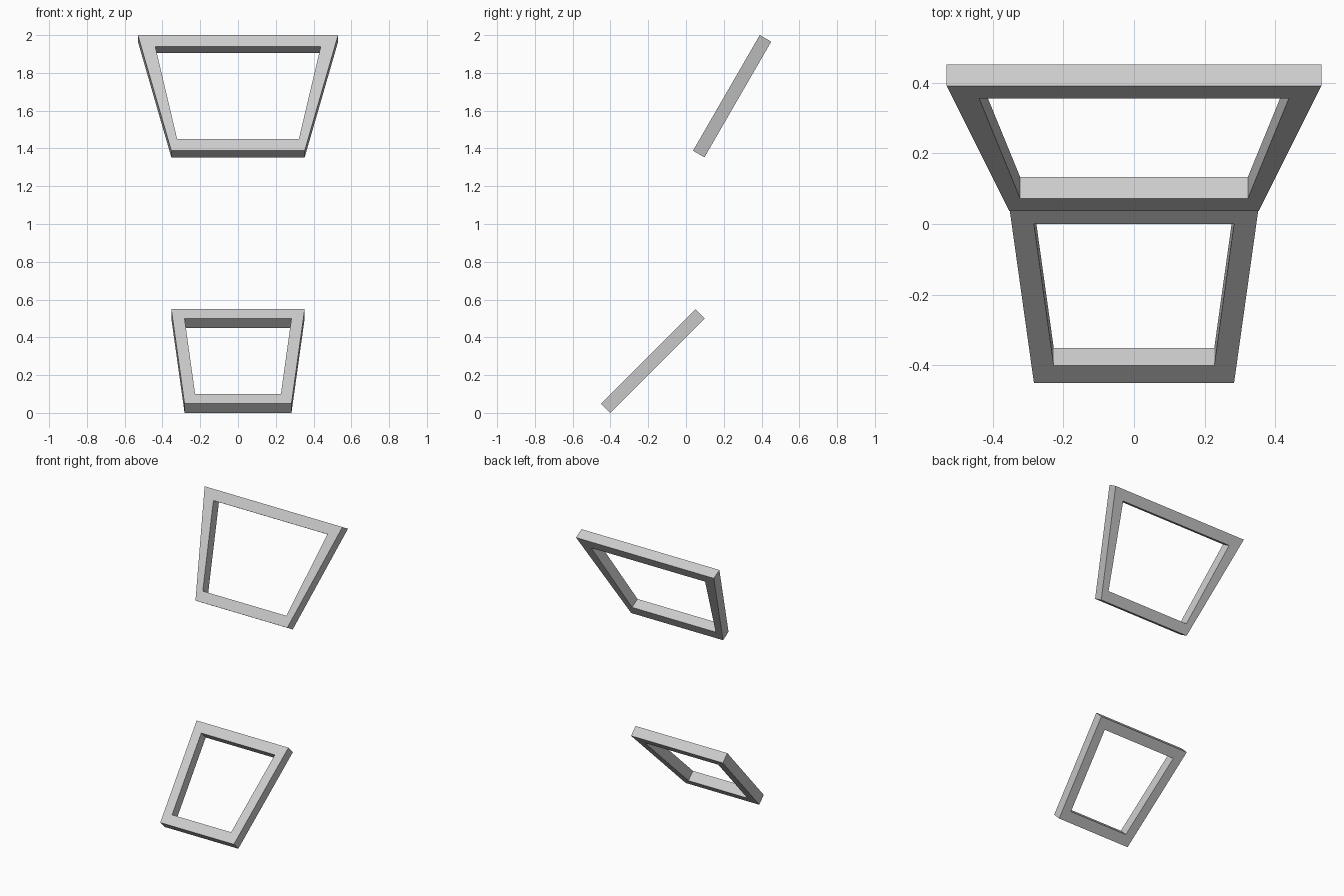
import bpy, bmesh
from math import sin, cos, radians
from mathutils import Vector

if "Cube" in bpy.data.objects:
    bpy.data.objects.remove(bpy.data.objects["Cube"])


def tilted_frame(name, y, z, angle, outer, inner, length=0.707, border=0.0705, depth=0.07):
    """Trapezoid frame; (y, z) is the bottom front edge, outer/inner = half widths (bottom, top)."""
    a = radians(angle)
    up = Vector((0, cos(a), sin(a)))
    back = Vector((0, sin(a), -cos(a))) * depth
    base = Vector((0, y, z))

    def ring(half, lo, hi, offset):
        pts = [(-half[0], lo), (half[0], lo), (half[1], hi), (-half[1], hi)]
        return [bm.verts.new(base + up * s + Vector((x, 0, 0)) + offset) for x, s in pts]

    bm = bmesh.new()
    zero = Vector((0, 0, 0))
    rings = [ring(outer, 0, length, zero),
             ring(inner, border, length - border, zero),
             ring(inner, border, length - border, back),
             ring(outer, 0, length, back)]
    # front border, inner walls, back border, outer walls
    for k in range(4):
        r, q = rings[k], rings[(k + 1) % 4]
        for i in range(4):
            j = (i + 1) % 4
            bm.faces.new((r[i], r[j], q[j], q[i]))
    bmesh.ops.recalc_face_normals(bm, faces=bm.faces)
    mesh = bpy.data.meshes.new(name)
    bm.to_mesh(mesh)
    bm.free()
    obj = bpy.data.objects.new(name, mesh)
    bpy.context.collection.objects.link(obj)


# Lower frame leaning at 45 degrees, upper frame at 60 degrees
tilted_frame("lower_frame", -0.45, 0.0495, 45, (0.283, 0.353), (0.227, 0.283))
tilted_frame("upper_frame", 0.037, 1.388, 60, (0.353, 0.53), (0.322, 0.438))
